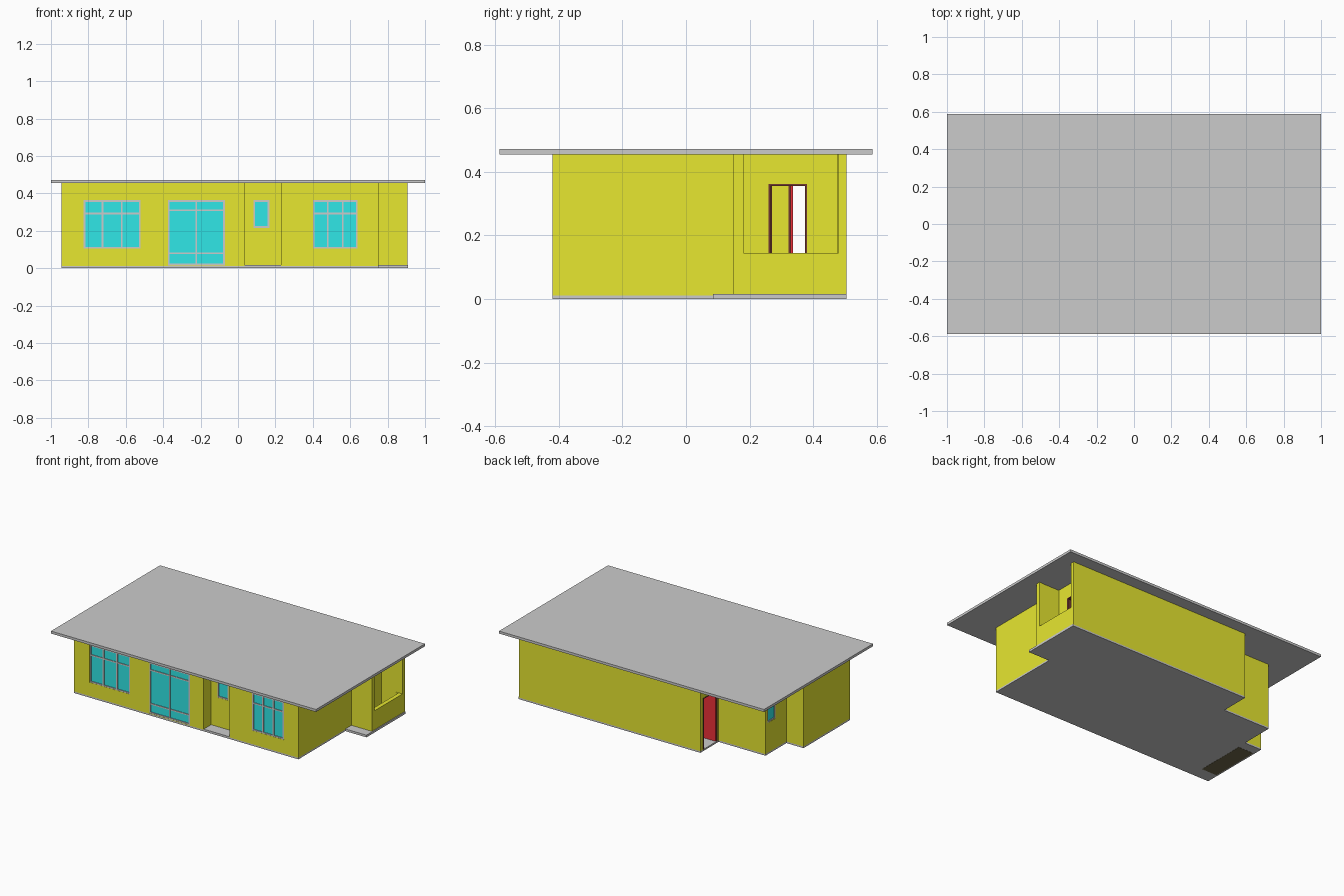
import bpy, bmesh
from mathutils import Vector

if "Cube" in bpy.data.objects:
    bpy.data.objects.remove(bpy.data.objects["Cube"])


def material(name, rgb):
    m = bpy.data.materials.new(name)
    m.diffuse_color = (*rgb, 1)
    m.use_nodes = True
    m.node_tree.nodes["Principled BSDF"].inputs["Base Color"].default_value = m.diffuse_color
    return m


YELLOW = material("yellow_plaster", (0.8, 0.8, 0.03))
CYAN = material("cyan_glass", (0.03, 0.8, 0.8))
RED = material("red_paint", (0.85, 0.03, 0.04))
BROWN = material("dark_wood", (0.16, 0.04, 0.03))
DARK = material("dark_floor", (0.16, 0.14, 0.07))
GREY = material("grey_concrete", (0.6, 0.6, 0.6))


def finish(name, bm, mat=None):
    bmesh.ops.recalc_face_normals(bm, faces=bm.faces)
    me = bpy.data.meshes.new(name)
    bm.to_mesh(me)
    bm.free()
    ob = bpy.data.objects.new(name, me)
    bpy.context.collection.objects.link(ob)
    if mat:
        me.materials.append(mat)
    return ob


def boxes(name, specs, mat=None):
    """One object made of boxes, each (x0, x1, y0, y1, z0, z1)."""
    bm = bmesh.new()
    for x0, x1, y0, y1, z0, z1 in specs:
        vs = bmesh.ops.create_cube(bm, size=1)["verts"]
        bmesh.ops.scale(bm, vec=(x1 - x0, y1 - y0, z1 - z0), verts=vs)
        bmesh.ops.translate(bm, vec=((x0 + x1) / 2, (y0 + y1) / 2, (z0 + z1) / 2), verts=vs)
    return finish(name, bm, mat)


def prism(name, pts, z0, z1, mat=None):
    bm = bmesh.new()
    face = bm.faces.new([bm.verts.new((x, y, z0)) for x, y in pts])
    top = bmesh.ops.extrude_face_region(bm, geom=[face])["geom"]
    bmesh.ops.translate(bm, vec=(0, 0, z1 - z0),
                        verts=[v for v in top if isinstance(v, bmesh.types.BMVert)])
    return finish(name, bm, mat)


def inset(pts, t):
    """Move a right-angled counter-clockwise outline inwards by t."""
    out = []
    for i, p in enumerate(pts):
        p, a, b = Vector(p), Vector(pts[i - 1]), Vector(pts[(i + 1) % len(pts)])
        d, e = (p - a).normalized(), (b - p).normalized()
        out.append((p.x - t * (d.y + e.y), p.y + t * (d.x + e.x)))
    return out


def cut(target, cutter):
    mod = target.modifiers.new("cut", "BOOLEAN")
    mod.operation, mod.solver, mod.object = "DIFFERENCE", "EXACT", cutter
    bpy.context.view_layer.objects.active = target
    bpy.ops.object.modifier_apply(modifier=mod.name)
    bpy.data.objects.remove(cutter)


T = 0.028          # wall thickness
FLOOR, TOP = 0.012, 0.455

# Outer walls: outline with front porch recess, stepped back left corner
back = [(-.462, .505), (-.462, .309), (-.816, .309), (-.816, .083), (-.945, .083)]
outline = [(-.945, -.42), (.035, -.42), (.035, -.34), (.23, -.34), (.23, -.42),
           (.75, -.42), (.75, .15), (.905, .15), (.905, .505)] + back
walls = prism("outer_walls", outline, FLOOR, TOP, YELLOW)
cut(walls, prism("room_cutter", inset(outline, T), -0.1, 0.6))

# Patio opening and entrance opening
cut(walls, boxes("patio_cutter", [(.85, .95, .18, .48, .145, .6)]))
cut(walls, boxes("entrance_cutter", [(-.5, -.41, .322, .475, -.05, .362)]))

# Inner walls: patio wall with door opening, hall walls
patio_wall = boxes("patio_inner_wall", [(.722, .75, .178, .477, FLOOR, TOP)], YELLOW)
cut(patio_wall, boxes("door_cutter", [(.7, .78, .26, .38, -.05, .362)]))
boxes("hall_wall", [(-.434, .722, .15, .178, FLOOR, TOP),
                    (-.462, -.434, .15, .281, FLOOR, TOP)], YELLOW)


# Windows: glass and a frame with bars, set into a cut opening
def window(name, face, a0, a1, z0, z1, bars=(), rails=(), side="front"):
    def box(p, q, d0, d1, r, s):
        d0, d1 = face + d0, face + d1
        return (p, q, d0, d1, r, s) if side == "front" else (d0, d1, p, q, r, s)
    cut(walls, boxes("window_cutter", [box(a0, a1, -.02, T + .02, z0, z1)]))
    w = 0.009
    frame = [box(a0, a0 + w, .001, .016, z0, z1), box(a1 - w, a1, .001, .016, z0, z1),
             box(a0 + w, a1 - w, .001, .016, z0, z0 + w),
             box(a0 + w, a1 - w, .001, .016, z1 - w, z1)]
    frame += [box(b - w / 2, b + w / 2, .001, .015, z0 + w, z1 - w) for b in bars]
    frame += [box(a0 + w, a1 - w, .002, .014, r - w / 2, r + w / 2) for r in rails]
    boxes(name + "_frame", frame, GREY)
    boxes(name + "_glass", [box(a0 + .002, a1 - .002, .006, .010, z0 + .002, z1 - .002)], CYAN)


window("left_window", -.42, -.825, -.52, .105, .363, (-.724, -.622), (.292,))
window("sliding_door", -.42, -.375, -.07, .015, .363, (-.223,), (.08, .31))
window("right_window", -.42, .4, .64, .105, .363, (.48, .56), (.292,))
window("porch_window", -.34, .083, .168, .215, .363)
window("side_window", -.816, .2, .288, .215, .363, side="left")


# Doors: frame lining the opening, leaf standing open into the hall
def door_frame(name, x0, x1, y0, y1):
    boxes(name, [(x0, x1, y0, y0 + .006, FLOOR, .362), (x0, x1, y1 - .006, y1, FLOOR, .362),
                 (x0, x1, y0 + .006, y1 - .006, .356, .362)], BROWN)


door_frame("entrance_frame", -.464, -.432, .322, .475)
boxes("entrance_door", [(-.458, -.305, .329, .336, FLOOR + .002, .355)], RED)
door_frame("patio_door_frame", .72, .752, .26, .38)
boxes("patio_door", [(.61, .722, .262, .27, FLOOR + .002, .355)], BROWN)

# Floor slab, raised patio and porch floors, dark panel under the left end
prism("floor_slab", [(-.945, -.42), (.75, -.42), (.75, .085), (.91, .085), (.91, .505)] + back,
      .001, FLOOR)
boxes("patio_floor", [(.751, .91, .085, .505, .002, .016)])
boxes("porch_floor", [(.035, .23, -.42, -.34, .002, .016)])
boxes("under_panel", [(-.935, -.82, -.33, .02, 0, .006)], DARK)

# Flat roof
boxes("roof", [(-1, 1, -.587, .587, TOP, .472)])
